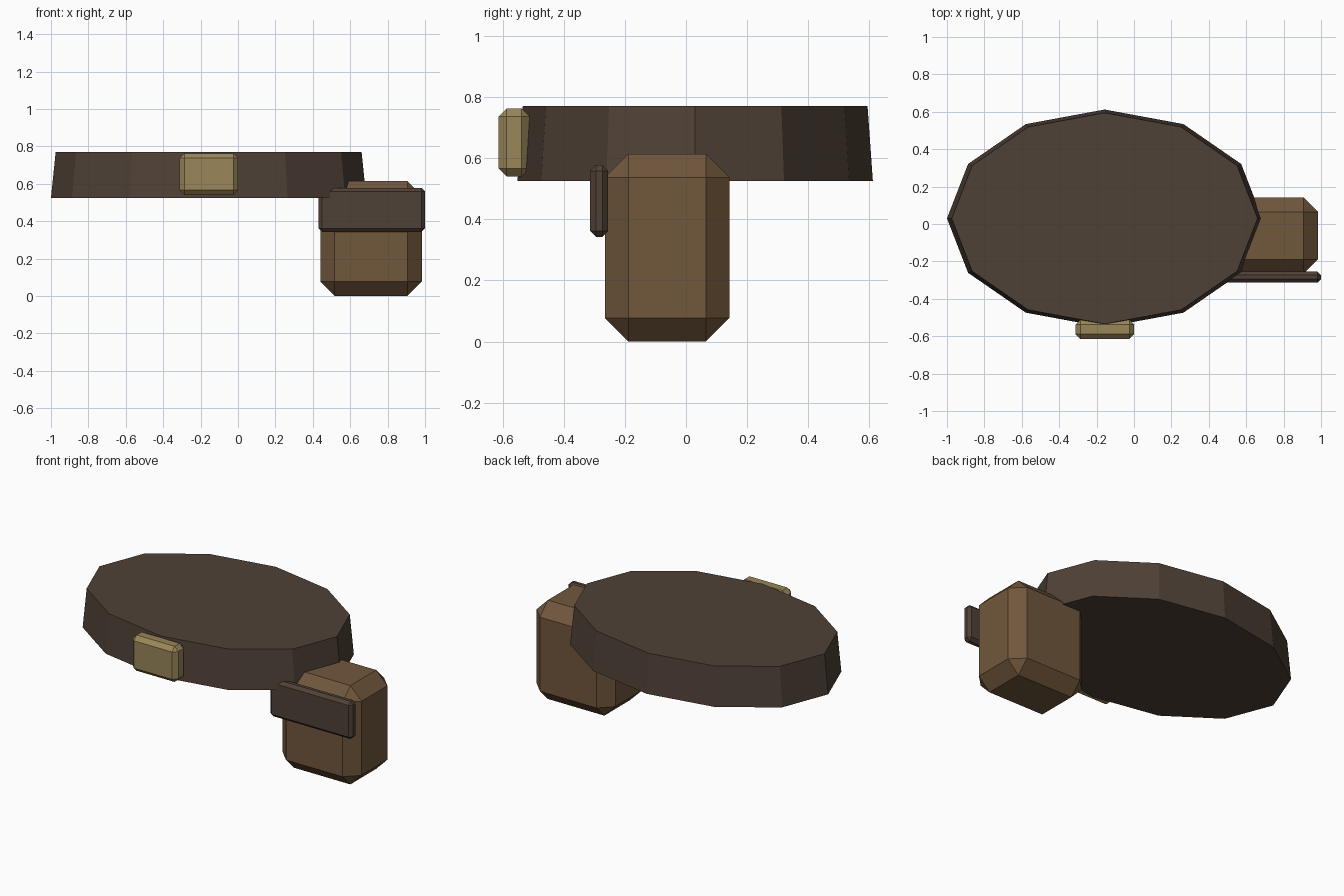
import bpy, bmesh
from mathutils import Matrix, Vector

if "Cube" in bpy.data.objects:
    bpy.data.objects.remove(bpy.data.objects["Cube"])


def material(name, rgb):
    m = bpy.data.materials.new(name)
    m.diffuse_color = (*rgb, 1.0)
    m.use_nodes = True
    m.node_tree.nodes["Principled BSDF"].inputs["Base Color"].default_value = m.diffuse_color
    return m


dark_leather = material("dark leather", (0.078, 0.053, 0.037))
tan_leather = material("tan leather", (0.165, 0.095, 0.045))
brass = material("dull brass", (0.32, 0.24, 0.10))


def finish(bm, name, mat):
    bmesh.ops.recalc_face_normals(bm, faces=bm.faces)
    mesh = bpy.data.meshes.new(name)
    bm.to_mesh(mesh)
    bm.free()
    mesh.materials.append(mat)
    obj = bpy.data.objects.new(name, mesh)
    bpy.context.collection.objects.link(obj)
    return obj


def chamfered_box(name, low, high, chamfer, mat):
    """Box between two corners with every edge cut flat."""
    low, high = Vector(low), Vector(high)
    bm = bmesh.new()
    bmesh.ops.create_cube(bm, size=1.0)
    bmesh.ops.scale(bm, vec=high - low, verts=bm.verts)
    bmesh.ops.translate(bm, vec=(low + high) / 2, verts=bm.verts)
    bmesh.ops.bevel(bm, geom=bm.edges[:], offset=chamfer, segments=1,
                    affect='EDGES', offset_type='OFFSET', profile=0.5)
    return finish(bm, name, mat)


# Belt: closed twelve-sided oval band, slightly narrower at the top
bm = bmesh.new()
bmesh.ops.create_cone(bm, cap_ends=True, cap_tris=False, segments=12,
                      radius1=1.0, radius2=0.97, depth=0.246)
bmesh.ops.transform(bm, verts=bm.verts,
                    matrix=Matrix.Translation((-0.157, 0.03, 0.648))
                    @ Matrix.Diagonal((0.843, 0.582, 1.0, 1.0)))
finish(bm, "belt", dark_leather)

# Buckle on the belt front
chamfered_box("buckle", (-0.313, -0.614, 0.541), (0.001, -0.512, 0.763), 0.026, brass)

# Hanging pouch and its front flap
chamfered_box("pouch", (0.44, -0.266, 0.0), (0.983, 0.142, 0.615), 0.077, tan_leather)
chamfered_box("pouch_flap", (0.43, -0.314, 0.343), (1.0, -0.255, 0.578), 0.019, dark_leather)
